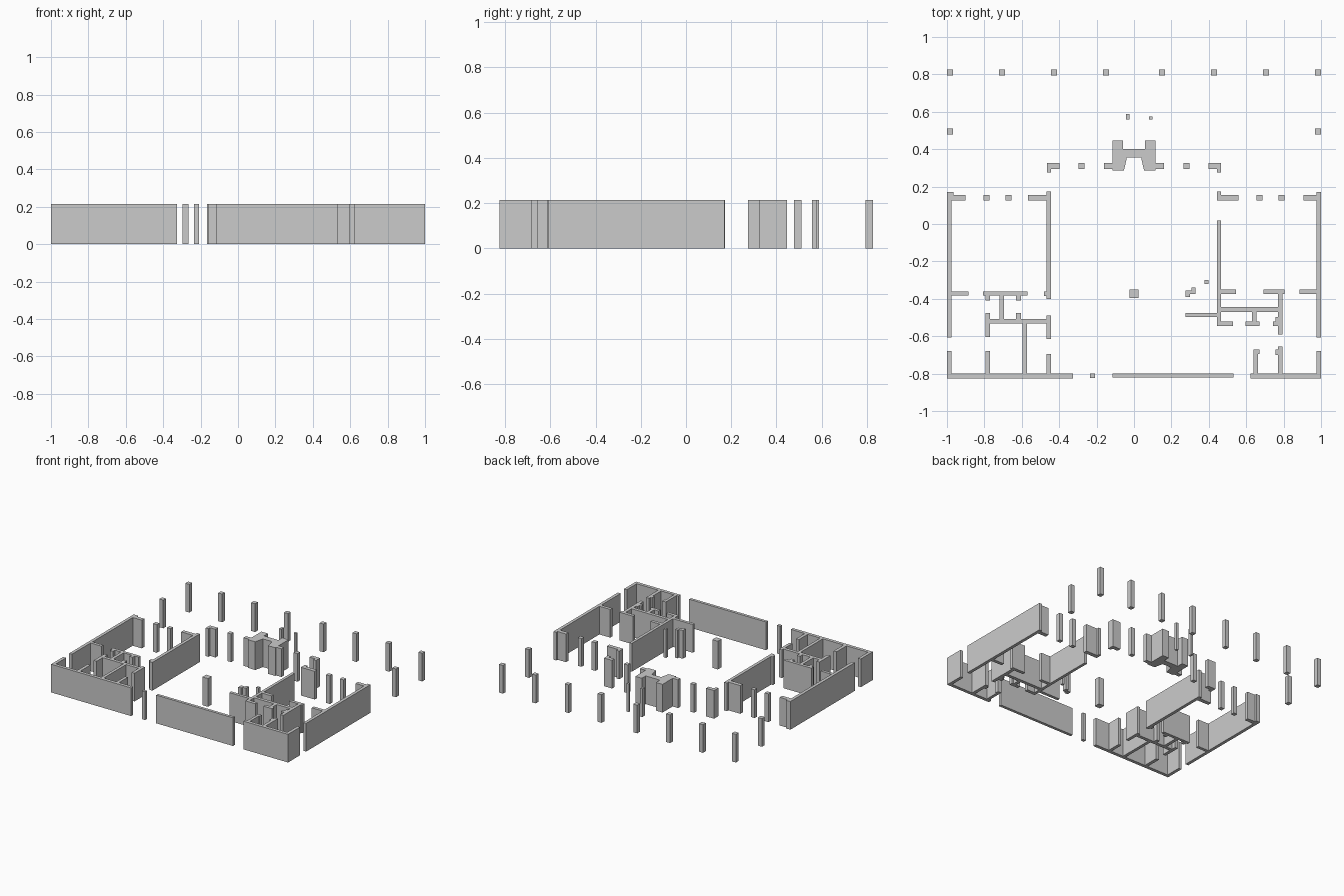
import bpy, bmesh, math

H = 0.215          # wall height
ROW = (0.125, 0.155)   # y band of the veranda-side piers


def finish(bm, name):
    """Extrude flat faces up to wall height and make the object."""
    bmesh.ops.recalc_face_normals(bm, faces=bm.faces)
    res = bmesh.ops.extrude_face_region(bm, geom=bm.faces[:], use_keep_orig=True)
    verts = [g for g in res["geom"] if isinstance(g, bmesh.types.BMVert)]
    bmesh.ops.translate(bm, verts=verts, vec=(0, 0, H))
    # drop floor-plan faces' inner doubles, merge coplanar pieces
    bmesh.ops.recalc_face_normals(bm, faces=bm.faces)
    bmesh.ops.dissolve_limit(bm, angle_limit=math.radians(1),
                             verts=bm.verts, edges=bm.edges)
    me = bpy.data.meshes.new(name)
    bm.to_mesh(me)
    bm.free()
    ob = bpy.data.objects.new(name, me)
    bpy.context.collection.objects.link(ob)
    return ob


def walls(name, *rects):
    """One solid from the union of plan rectangles (x0, x1, y0, y1)."""
    xs = sorted({v for r in rects for v in r[:2]})
    ys = sorted({v for r in rects for v in r[2:]})
    bm = bmesh.new()
    grid = {}

    def vert(i, j):
        if (i, j) not in grid:
            grid[i, j] = bm.verts.new((xs[i], ys[j], 0))
        return grid[i, j]

    for i in range(len(xs) - 1):
        for j in range(len(ys) - 1):
            cx, cy = (xs[i] + xs[i + 1]) / 2, (ys[j] + ys[j + 1]) / 2
            if any(a < cx < b and c < cy < d for a, b, c, d in rects):
                bm.faces.new([vert(i, j), vert(i + 1, j),
                              vert(i + 1, j + 1), vert(i, j + 1)])
    return finish(bm, name)


def column(name, x, y, w=0.033, d=0.033):
    return walls(name, (x - w / 2, x + w / 2, y - d / 2, y + d / 2))


# Veranda columns and centre-room piers, mirrored left and right
for s, side in ((-1, "left"), (1, "right")):
    for x in (0.15, 0.428, 0.706, 0.983):
        column(f"veranda_column_{side}", s * x, 0.81)
    column(f"veranda_side_column_{side}", s * 0.983, 0.495)
    column(f"centre_window_pier_{side}", s * 0.28, 0.31, 0.032, 0.03)
    for x in (0.672, 0.789):
        column(f"wing_window_pier_{side}", s * x, 0.14, 0.032, 0.03)
    ends = [(0.397, 0.465, 0.295, 0.325), (0.443, 0.465, 0.275, 0.3)]
    if s < 0:
        ends = [(-b, -a, c, d) for a, b, c, d in ends]
    walls(f"centre_corner_pier_{side}", *ends)

# Fireplace block with splayed hearth
half = [(0.06, 0.40), (0.06, 0.447), (0.115, 0.447), (0.115, 0.325), (0.16, 0.325),
        (0.16, 0.295), (0.115, 0.295), (0.115, 0.285), (0.054, 0.285), (0.038, 0.355)]
bm = bmesh.new()
outline = half + [(-x, y) for x, y in reversed(half)]
bm.faces.new([bm.verts.new((x, y, 0)) for x, y in outline])
finish(bm, "fireplace")

# Small loose posts
column("outdoor_post", -0.034, 0.573, 0.018, 0.03)
column("outdoor_post", 0.09, 0.567, 0.02, 0.018)
column("room_column", 0.0, -0.373, 0.047, 0.045)
column("kitchen_post", 0.388, -0.31, 0.02, 0.02)
column("front_door_post", -0.222, -0.811, 0.027, 0.023)
walls("kitchen_pier", (0.275, 0.30, -0.39, -0.355), (0.275, 0.33, -0.375, -0.355),
      (0.308, 0.33, -0.375, -0.34))

# Front wall
walls("front_wall", (-0.115, 0.533, -0.822, -0.80))

# Left wing
walls("left_outer_wall", (-1, -0.976, -0.607, 0.17), (-1, -0.965, 0.125, 0.17),
      (-1, -0.90, *ROW), (-1, -0.885, -0.383, -0.36))
walls("left_inner_wall", (-0.467, -0.443, -0.40, 0.173), (-0.567, -0.443, *ROW),
      (-0.482, -0.443, -0.385, -0.36))
walls("left_bath_walls",
      (-0.807, -0.57, -0.383, -0.36), (-0.793, -0.77, -0.408, -0.37),
      (-0.72, -0.696, -0.52, -0.37), (-0.63, -0.603, -0.408, -0.37),
      (-0.795, -0.443, -0.532, -0.507), (-0.795, -0.77, -0.605, -0.475),
      (-0.63, -0.605, -0.52, -0.475), (-0.467, -0.443, -0.615, -0.49),
      (-0.595, -0.572, -0.81, -0.52), (-1, -0.325, -0.825, -0.80),
      (-1, -0.976, -0.81, -0.68), (-0.795, -0.77, -0.81, -0.68),
      (-0.467, -0.443, -0.81, -0.695))

# Right wing
walls("right_outer_wall", (0.976, 1, -0.607, 0.17), (0.905, 1, *ROW),
      (0.885, 1, -0.375, -0.35))
walls("right_corner_pier", (0.443, 0.465, 0.125, 0.173), (0.443, 0.56, *ROW))
walls("right_bath_walls",
      (0.443, 0.465, -0.545, 0.02), (0.443, 0.545, -0.375, -0.35),
      (0.275, 0.465, -0.498, -0.475), (0.443, 0.795, -0.47, -0.445),
      (0.443, 0.53, -0.545, -0.52), (0.632, 0.656, -0.54, -0.46),
      (0.595, 0.67, -0.545, -0.52), (0.692, 0.805, -0.375, -0.35),
      (0.77, 0.795, -0.59, -0.36), (0.743, 0.78, -0.545, -0.52),
      (0.757, 0.78, -0.52, -0.497))
walls("right_front_walls", (0.623, 1, -0.825, -0.80), (0.976, 1, -0.81, -0.68),
      (0.77, 0.795, -0.81, -0.655), (0.757, 0.78, -0.70, -0.67),
      (0.64, 0.662, -0.81, -0.67), (0.64, 0.67, -0.695, -0.67))
